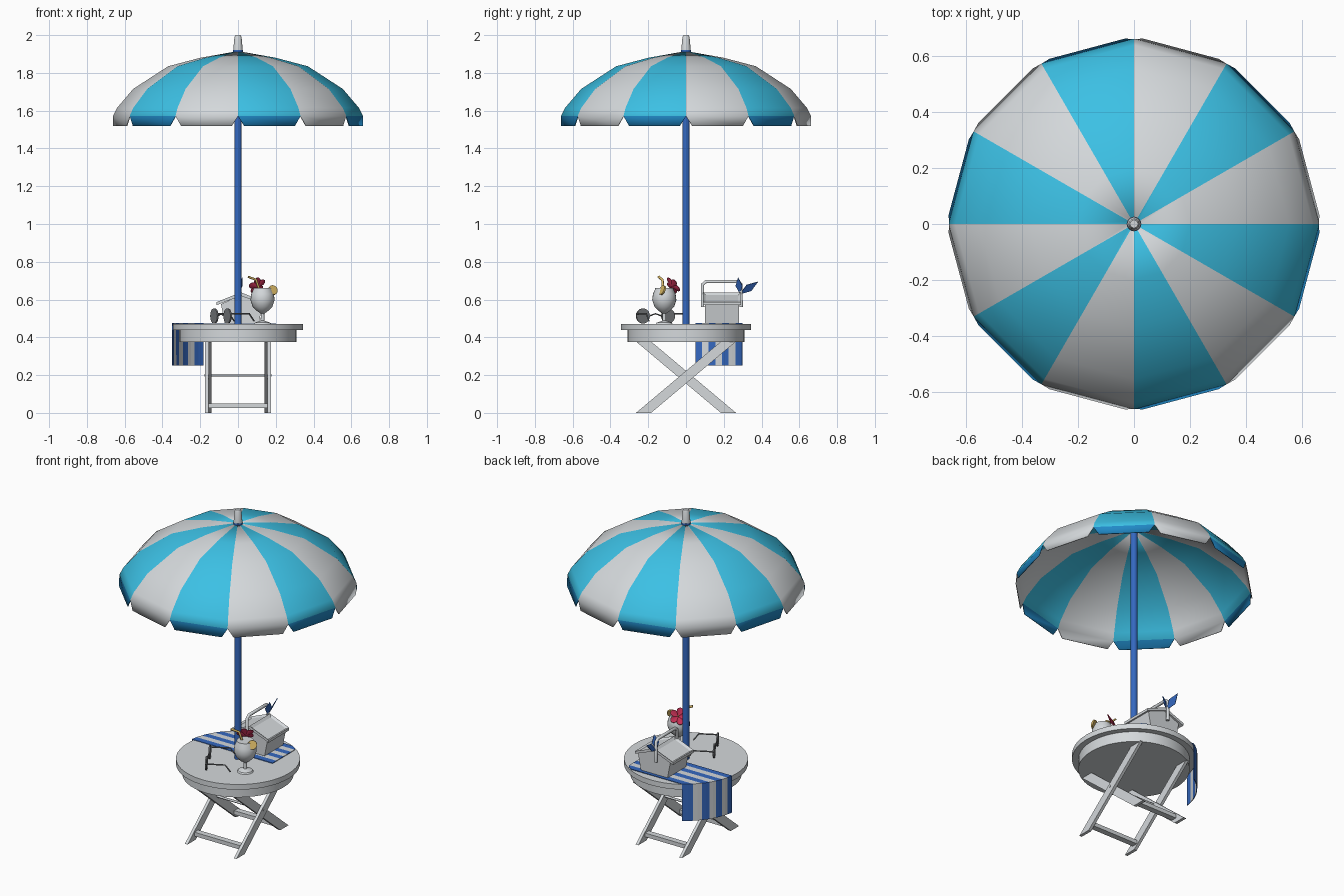
import bpy, bmesh, math
from mathutils import Vector

if "Cube" in bpy.data.objects:
    bpy.data.objects.remove(bpy.data.objects["Cube"])


def material(name, rgb):
    m = bpy.data.materials.new(name)
    m.diffuse_color = (*rgb, 1)
    m.use_nodes = True
    m.node_tree.nodes["Principled BSDF"].inputs["Base Color"].default_value = m.diffuse_color
    return m


WHITE = material("white", (0.66, 0.69, 0.71))
CYAN = material("cyan", (0.045, 0.53, 0.78))
TRIM = material("trim blue", (0.015, 0.25, 0.57))
BLUE = material("deep blue", (0.035, 0.14, 0.53))
LENS = material("dark grey", (0.19, 0.20, 0.21))
RED = material("flower red", (0.55, 0.03, 0.09))
YELLOW = material("yellow", (0.68, 0.47, 0.13))


def mesh(name, verts, faces, mats, smooth=False, thick=0, rule=None):
    me = bpy.data.meshes.new(name)
    me.from_pydata([tuple(v) for v in verts], [], faces)
    ob = bpy.data.objects.new(name, me)
    bpy.context.collection.objects.link(ob)
    for m in mats:
        me.materials.append(m)
    if rule:
        for i, p in enumerate(me.polygons):
            p.material_index = rule(i)
    if not thick:
        bm = bmesh.new()
        bm.from_mesh(me)
        bmesh.ops.recalc_face_normals(bm, faces=bm.faces)
        bm.to_mesh(me)
        bm.free()
    else:
        mod = ob.modifiers.new("thickness", "SOLIDIFY")
        mod.thickness = thick
    if smooth:
        bpy.ops.object.select_all(action='DESELECT')
        ob.select_set(True)
        bpy.context.view_layer.objects.active = ob
        bpy.ops.object.shade_smooth_by_angle(angle=math.radians(35))
    return ob


def lathe(name, profile, mat, at=(0, 0), n=32):
    """Closed solid turned about a vertical axis from (radius, z) points."""
    verts = [(at[0] + r * math.cos(2 * math.pi * k / n),
              at[1] + r * math.sin(2 * math.pi * k / n), z)
             for r, z in profile for k in range(n)]
    faces = [(j * n + k, j * n + (k + 1) % n, (j + 1) * n + (k + 1) % n, (j + 1) * n + k)
             for j in range(len(profile) - 1) for k in range(n)]
    faces += [tuple(range(n))[::-1], tuple(range((len(profile) - 1) * n, len(profile) * n))]
    return mesh(name, verts, faces, [mat], True)


def prism(name, points, a, b, axis, mat):
    """Extrude a 2D outline from a to b along x or y."""
    put = (lambda t, p: (t, p[0], p[1])) if axis == 'x' else (lambda t, p: (p[0], t, p[1]))
    n = len(points)
    verts = [put(t, p) for t in (a, b) for p in points]
    faces = [tuple(range(n)), tuple(range(n, 2 * n))[::-1]]
    faces += [(k, (k + 1) % n, n + (k + 1) % n, n + k) for k in range(n)]
    return mesh(name, verts, faces, [mat])


def tube(name, points, radius, mat):
    cu = bpy.data.curves.new(name, 'CURVE')
    cu.dimensions = '3D'
    cu.bevel_depth, cu.bevel_resolution, cu.use_fill_caps = radius, 1, True
    sp = cu.splines.new('POLY')
    sp.points.add(len(points) - 1)
    for p, q in zip(sp.points, points):
        p.co = (*q, 1)
    cu.materials.append(mat)
    ob = bpy.data.objects.new(name, cu)
    bpy.context.collection.objects.link(ob)
    return ob


def disc(name, centre, normal, radius, depth, mat):
    bpy.ops.mesh.primitive_cylinder_add(vertices=20, radius=radius, depth=depth, location=centre)
    ob = bpy.context.object
    ob.name = name
    ob.rotation_euler = Vector(normal).to_track_quat('Z', 'Y').to_euler()
    ob.data.materials.append(mat)


# Canopy: twelve gores, alternating colours, each ending in a tapered flap
rings = [(0.02, 1.912), (0.20, 1.88), (0.37, 1.835), (0.555, 1.715), (0.64, 1.615), (0.662, 1.572)]
verts = [(r * math.cos(k * math.pi / 6), r * math.sin(k * math.pi / 6), z)
         for r, z in rings for k in range(12)]
faces, colours = [], []
for k in range(12):
    for j in range(len(rings) - 1):
        a, b = j * 12 + k, j * 12 + (k + 1) % 12
        faces.append((a, a + 12, b + 12, b))
        colours.append(k % 2)
    c, d = (Vector(verts[60 + i]) for i in (k, (k + 1) % 12))
    i = len(verts)
    for t in (0.1, 0.9):
        p = c.lerp(d, t) * 1.015
        verts.append((p.x, p.y, 1.52))
    faces.append((60 + k, i, i + 1, 60 + (k + 1) % 12))
    colours.append(2 if k % 2 else 0)
mesh("canopy", verts, faces, [WHITE, CYAN, TRIM], True, 0.005, lambda i: colours[i])

# Pole and finial
lathe("pole", [(0.019, 0.46), (0.019, 1.905)], BLUE, n=16)
lathe("pole_collar", [(0.026, 1.905), (0.026, 1.922)], BLUE, n=16)
lathe("finial", [(0.025, 1.922), (0.019, 1.99), (0.014, 2.0)], WHITE, n=16)

# Table top and apron
lathe("table_top", [(0.345, 0.438), (0.345, 0.47)], WHITE, n=48)
lathe("table_apron", [(0.31, 0.375), (0.31, 0.438)], WHITE, n=48)

# Crossed folding legs with a bar near each pair of feet
for s, x0, x1, label in ((-1, 0.157, 0.175, "front"), (1, 0.139, 0.157, "back")):
    outline = [(s * 0.265, 0), (s * 0.185, 0), (-s * 0.265, 0.378), (-s * 0.185, 0.378)]
    outline = [outline[0], outline[1], outline[2], outline[3]]
    for m in (-1, 1):
        prism(f"{label}_leg", outline, m * x0, m * x1, 'x', WHITE)
    y = s * 0.18
    prism(f"{label}_leg_bar", [(y - 0.018, 0.026), (y + 0.018, 0.026),
                               (y + 0.018, 0.05), (y - 0.018, 0.05)], -x0, x0, 'x', WHITE)
tube("leg_pivot", [(-0.178, 0, 0.2), (0.178, 0, 0.2)], 0.007, WHITE)

# Striped towel draped over the table edge
verts, faces = [], []
for i in range(15):
    y = 0.05 + 0.25 * i / 14
    edge = -math.sqrt(0.352 ** 2 - y * y)
    end = min(0.2, math.sqrt(0.34 ** 2 - y * y))
    verts += [(end, y, 0.476), (edge, y, 0.476), (edge, y, 0.25)]
for i in range(14):
    for j in range(2):
        a = 3 * i + j
        faces.append((a, a + 3, a + 4, a + 1))
mesh("towel", verts, faces, [BLUE, WHITE], False, 0.004, lambda i: (i // 4) % 2)

# Picnic basket: gabled body, two framed lids, handle
prism("basket_body", [(-0.07, 0.474), (0.11, 0.474), (0.13, 0.575), (0.015, 0.625), (-0.09, 0.575)],
      0.1, 0.28, 'y', WHITE)
for x, label in ((-0.115, "left"), (0.145, "right")):
    lid = prism(f"basket_lid_{label}", [(0.015, 0.62), (x, 0.57), (x, 0.586), (0.015, 0.638)],
                0.09, 0.29, 'y', WHITE)
    bm = bmesh.new()
    bm.from_mesh(lid.data)
    top = [max(bm.faces, key=lambda f: f.normal.z)]
    bmesh.ops.inset_region(bm, faces=top, thickness=0.02, depth=0)
    bmesh.ops.translate(bm, vec=(0, 0, -0.009), verts=top[0].verts)
    bm.to_mesh(lid.data)
    bm.free()
tube("basket_handle", [(0, 0.088, 0.56), (0, 0.088, 0.68), (0, 0.105, 0.695), (0, 0.275, 0.695),
                       (0, 0.292, 0.68), (0, 0.292, 0.56)], 0.01, WHITE)

# Ribbon leaves at the end of the handle
base = Vector((0, 0.285, 0.63))
for tip, side in ((Vector((0, 0.38, 0.695)), Vector((0.012, -0.012, 0.016))),
                  (Vector((0.025, 0.275, 0.715)), Vector((0.012, 0.018, 0)))):
    mid = base.lerp(tip, 0.5)
    mesh("ribbon_leaf", [base, mid + side, tip, mid - side], [(0, 1, 2, 3)], [BLUE], False, 0.004)

# Cocktail glass with straw, citrus slice and flower
lathe("glass", [(0.045, 0.47), (0.04, 0.478), (0.01, 0.488), (0.009, 0.525), (0.03, 0.54),
                (0.052, 0.562), (0.064, 0.598), (0.06, 0.63), (0.05, 0.652), (0.048, 0.66)],
      WHITE, (0.13, -0.115), 24)
tube("straw", [(0.13, -0.115, 0.6), (0.095, -0.125, 0.705), (0.055, -0.145, 0.72)], 0.007, YELLOW)
disc("citrus_slice", (0.185, -0.125, 0.65), (0.45, -0.8, 0.35), 0.026, 0.01, YELLOW)
q = Vector((-0.45, 0.65, 0.5)).to_track_quat('Z', 'Y')
centre = Vector((0.105, -0.075, 0.67))
verts = [centre]
for i in range(40):
    a = 2 * math.pi * i / 40
    r = 0.03 + 0.02 * abs(math.cos(2.5 * a))
    verts.append(centre + q @ Vector((r * math.cos(a), r * math.sin(a), 0.012)))
mesh("flower", verts, [(0, i + 1, (i + 1) % 40 + 1) for i in range(40)], [RED], False, 0.004)
tube("flower_stamen", [centre, centre + q @ Vector((0, 0, 0.035))], 0.005, YELLOW)

# Sunglasses: two lenses, bridge and folded-out arms
n = Vector((0.88, 0.47, 0))
a, b = Vector((-0.055, -0.228, 0.513)), Vector((-0.125, -0.095, 0.513))
d = (b - a).normalized()
for lens, s in ((a, -1), (b, 1)):
    disc("lens", lens, n, 0.04, 0.008, LENS)
    hinge = lens + d * s * 0.038 + Vector((0, 0, 0.012))
    tube("glasses_arm", [hinge, hinge + n * 0.11, hinge + n * 0.14 - Vector((0, 0, 0.04))], 0.004, LENS)
tube("glasses_bridge", [a + d * 0.036, (a + b) / 2 + Vector((0, 0, 0.012)), b - d * 0.036], 0.004, LENS)
